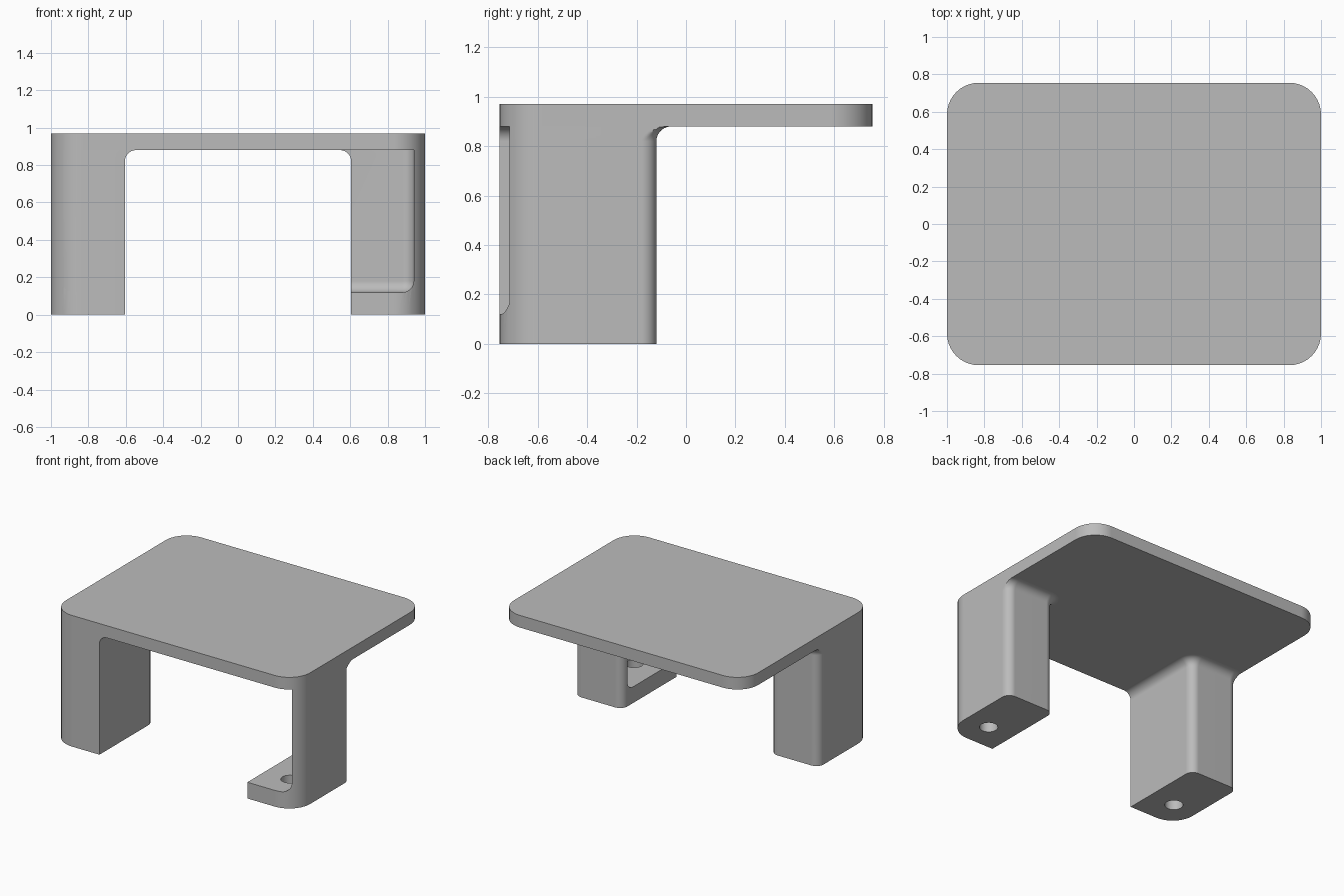
import bpy, bmesh, math
from mathutils import Vector

cube = bpy.data.objects.get("Cube")
if cube:
    bpy.data.objects.remove(cube, do_unlink=True)

# Main dimensions
HALF_X, HALF_Y, TOP, UNDER = 1.0, 0.755, 0.97, 0.88
CORNER, FILLET, WALL = 0.17, 0.06, 0.06
LEG_IN, LEG_BACK, FLOOR = 0.605, -0.12, 0.12
STEPS = 10

grey = bpy.data.materials.new("plain grey")
grey.use_nodes = True
grey.diffuse_color = (0.5, 0.5, 0.5, 1)
grey.node_tree.nodes["Principled BSDF"].inputs["Base Color"].default_value = grey.diffuse_color


def arc(cx, cy, r, start, end):
    angles = [math.radians(start + (end - start) * i / STEPS) for i in range(STEPS + 1)]
    return [(cx + r * math.cos(a), cy + r * math.sin(a)) for a in angles]


def make_object(name, bm):
    bmesh.ops.recalc_face_normals(bm, faces=bm.faces)
    mesh = bpy.data.meshes.new(name)
    bm.to_mesh(mesh)
    bm.free()
    mesh.materials.append(grey)
    obj = bpy.data.objects.new(name, mesh)
    bpy.context.collection.objects.link(obj)
    return obj


def loft(name, sections):
    """Skin a stack of (outline, height) sections and cap both ends."""
    bm = bmesh.new()
    rings = [[bm.verts.new((x, y, z)) for x, y in pts] for pts, z in sections]
    n = len(rings[0])
    for low, high in zip(rings, rings[1:]):
        for i in range(n):
            j = (i + 1) % n
            bm.faces.new((low[i], low[j], high[j], high[i]))
    bm.faces.new(rings[0])
    bm.faces.new(rings[-1])
    bmesh.ops.remove_doubles(bm, verts=bm.verts, dist=1e-5)
    return make_object(name, bm)


def apply(obj, kind, **settings):
    mod = obj.modifiers.new(kind.lower(), kind)
    for key, value in settings.items():
        setattr(mod, key, value)
    bpy.context.view_layer.objects.active = obj
    bpy.ops.object.modifier_apply(modifier=mod.name)


def cut(obj, cutter):
    apply(obj, "BOOLEAN", operation="DIFFERENCE", solver="EXACT", object=cutter)
    bpy.data.objects.remove(cutter, do_unlink=True)


def finish(obj):
    bpy.ops.object.select_all(action="DESELECT")
    obj.select_set(True)
    bpy.context.view_layer.objects.active = obj
    bpy.ops.object.shade_smooth_by_angle(angle=math.radians(30))
    apply(obj, "WEIGHTED_NORMAL", keep_sharp=True)


def leg_outline(side, grow):
    """Leg footprint; the inner and back sides grow to flare into the plate."""
    r = FILLET + grow
    back = LEG_BACK - FILLET
    pts = [(LEG_IN - grow, -HALF_Y)]
    pts += arc(HALF_X - CORNER, -HALF_Y + CORNER, CORNER, -90, 0)
    pts += arc(HALF_X - FILLET, back, r, 0, 90)
    pts += arc(LEG_IN + FILLET, back, r, 90, 180)
    return [(side * min(x, HALF_X), y) for x, y in pts]


def pocket_cutter(side):
    """Box open to the front and inside, rounded where it meets floor and walls."""
    low = Vector((0.4, -1.0, FLOOR))
    high = Vector((HALF_X - WALL, LEG_BACK - WALL, 1.1))
    bm = bmesh.new()
    bmesh.ops.create_cube(bm, size=1)
    for v in bm.verts:
        v.co = Vector([(a + b) / 2 + c * (b - a) for a, b, c in zip(low, high, v.co)])
    deep = min(bm.verts, key=lambda v: (v.co - Vector((high.x, high.y, low.z))).length)
    bmesh.ops.bevel(bm, geom=list(deep.link_edges), offset=FILLET, segments=8,
                    profile=0.5, affect="EDGES")
    for v in bm.verts:
        v.co.x *= side
    return make_object("pocket_cutter", bm)


# Top plate with rounded corners
plate = []
for sx, sy, start in ((1, -1, -90), (1, 1, 0), (-1, 1, 90), (-1, -1, 180)):
    plate += arc(sx * (HALF_X - CORNER), sy * (HALF_Y - CORNER), CORNER, start, start + 90)
finish(loft("top_plate", [(plate, UNDER), (plate, TOP)]))

# Two hollow legs, each with a drilled foot
for name, side in (("left_leg", 1), ("right_leg", -1)):
    sections = [(leg_outline(side, 0), 0)]
    for i in range(STEPS + 1):
        t = math.pi / 2 * i / STEPS
        sections.append((leg_outline(side, FILLET * (1 - math.cos(t))),
                         UNDER - FILLET + FILLET * math.sin(t)))
    leg = loft(name, sections)
    cut(leg, pocket_cutter(side))
    hole = arc(side * 0.81, -0.55, 0.062, 0, 180)[:-1] + arc(side * 0.81, -0.55, 0.062, 180, 360)[:-1]
    cut(leg, loft("hole_cutter", [(hole, -0.1), (hole, 0.3)]))
    finish(leg)
